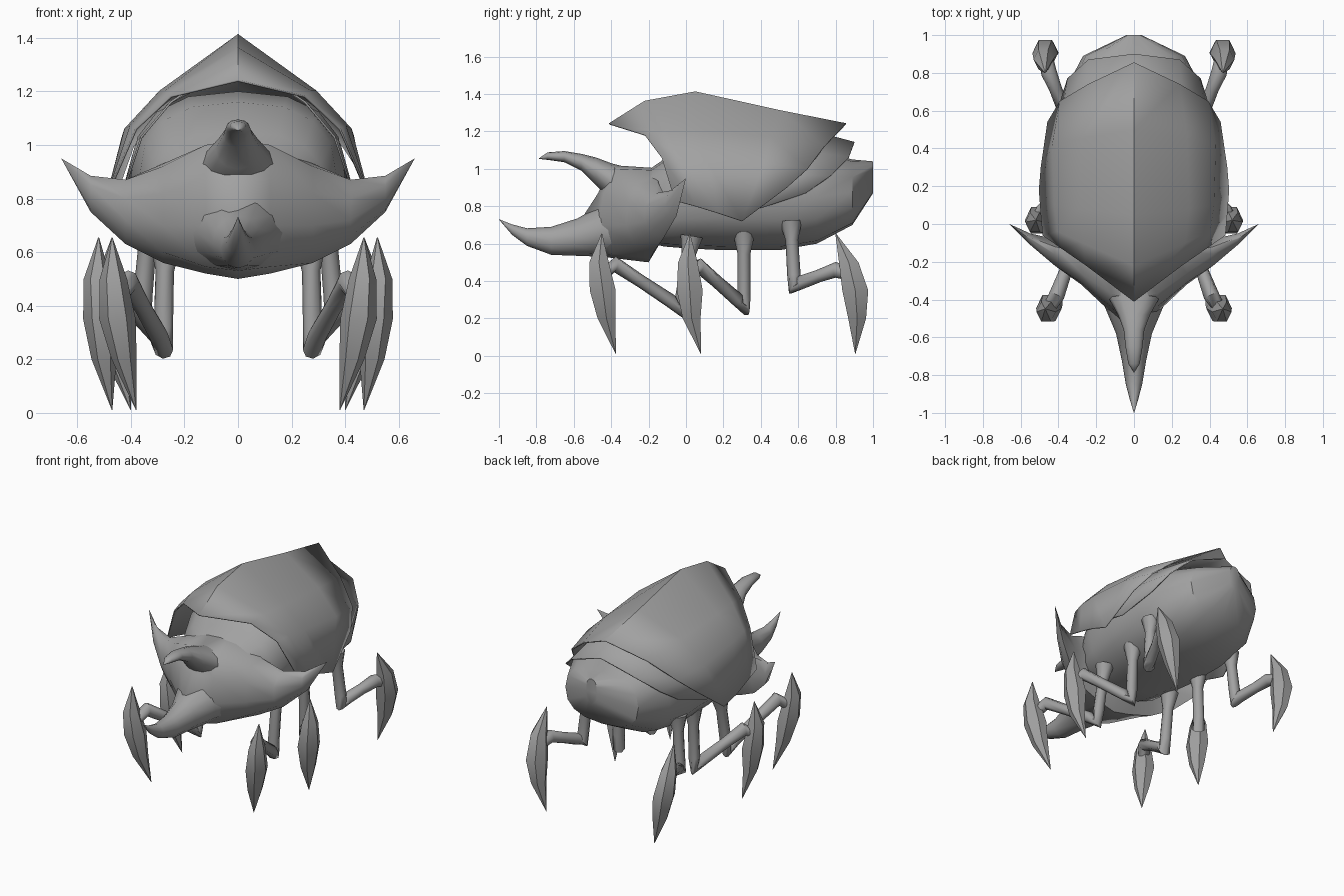
import bpy, bmesh, math
from mathutils import Vector

if "Cube" in bpy.data.objects:
    bpy.data.objects.remove(bpy.data.objects["Cube"])

grey = bpy.data.materials.new("shell grey")
grey.diffuse_color = (0.36, 0.36, 0.36, 1)
grey.use_nodes = True
grey.node_tree.nodes["Principled BSDF"].inputs["Base Color"].default_value = grey.diffuse_color


def finish(name, bm, angle=45):
    bmesh.ops.remove_doubles(bm, verts=bm.verts, dist=0.0005)
    bmesh.ops.recalc_face_normals(bm, faces=bm.faces)
    me = bpy.data.meshes.new(name)
    bm.to_mesh(me)
    bm.free()
    ob = bpy.data.objects.new(name, me)
    bpy.context.collection.objects.link(ob)
    me.materials.append(grey)
    bpy.ops.object.select_all(action='DESELECT')
    ob.select_set(True)
    bpy.context.view_layer.objects.active = ob
    bpy.ops.object.shade_smooth_by_angle(angle=math.radians(angle))
    return ob


def loft(name, rows, closed=True, angle=45):
    """Skin a list of point rows; closed rows form a capped tube."""
    bm = bmesh.new()
    grid = [[bm.verts.new(p) for p in r] for r in rows]
    n = len(rows[0])
    for a, b in zip(grid, grid[1:]):
        for j in range(n if closed else n - 1):
            k = (j + 1) % n
            bm.faces.new((a[j], a[k], b[k], b[j]))
    if closed:
        bm.faces.new(grid[0])
        bm.faces.new(grid[-1][::-1])
    return finish(name, bm, angle)


def ring_y(y, z, rx, rz, n=12, power=1.0):
    """Upright ring across the length of the beetle."""
    pts = []
    for i in range(n):
        c, s = math.cos(math.tau * i / n), math.sin(math.tau * i / n)
        pts.append((rx * math.copysign(abs(c) ** power, c), y,
                    z + rz * math.copysign(abs(s) ** power, s)))
    return pts


# Abdomen and thorax: y, top, bottom, half width
body = [(-.25, .96, .62, .2), (-.12, 1.05, .585, .33), (0, 1.16, .575, .37),
        (.2, 1.2, .565, .4), (.5, 1.17, .565, .4), (.7, 1.1, .6, .37),
        (.89, 1.05, .7, .27), (1.0, 1.04, .87, .04)]
loft("abdomen", [ring_y(y, (t + b) / 2, w, (t - b) / 2, 16, .8)
                 for y, t, b, w in body], angle=35)


# Wing cases: lines from ridge to lower rim, front to back
def shell(name, lines):
    rows = []
    for pts in zip(*lines):
        rows.append([(-x, y, z) for x, y, z in pts[:0:-1]] + list(pts))
    ob = loft(name, rows, closed=False, angle=50)
    mod = ob.modifiers.new("thickness", 'SOLIDIFY')
    mod.thickness = .008
    mod.offset = 0


shell("outer_wing_case", [
    [(0, -.41, 1.24), (0, -.22, 1.36), (0, .05, 1.41), (0, .5, 1.31), (0, .855, 1.24)],
    [(.25, -.22, 1.18), (.27, -.1, 1.2), (.29, .08, 1.2), (.28, .45, 1.17), (.24, .74, 1.12)],
    [(.38, -.13, 1.06), (.4, -.04, 1.07), (.42, .1, 1.06), (.43, .42, 1.03), (.39, .65, 1.0)],
    [(.48, -.06, .83), (.49, .05, .8), (.5, .18, .76), (.49, .3, .72), (.455, .54, .9)]])
shell("inner_wing_case", [
    [(0, 0, 1.33), (0, .3, 1.29), (0, .6, 1.22), (0, .9, 1.14)],
    [(.25, 0, 1.16), (.26, .3, 1.15), (.26, .6, 1.1), (.24, .87, 1.06)],
    [(.36, .05, 1.03), (.38, .3, 1.0), (.38, .55, .97), (.35, .77, .96)],
    [(.42, .1, .85), (.43, .25, .82), (.43, .4, .79), (.39, .64, .87)]])

# Head with swept side spikes: (y, z) section at each x
half = [
    (0, [(-.1, 1.0), (-.4, 1.02), (-.47, .87), (-.58, .7), (-.45, .53), (-.2, .5), (-.05, .75)]),
    (.12, [(-.1, .99), (-.37, 1.0), (-.44, .87), (-.47, .7), (-.4, .545), (-.19, .52), (-.05, .75)]),
    (.28, [(-.15, .93), (-.26, .92), (-.31, .82), (-.32, .7), (-.28, .6), (-.17, .56), (-.1, .75)]),
    (.42, [(-.12, .87), (-.16, .87), (-.22, .8), (-.22, .72), (-.19, .66), (-.12, .63), (-.08, .75)]),
    (.55, [(-.07, .885), (-.08, .885), (-.11, .85), (-.11, .8), (-.09, .76), (-.05, .75), (-.05, .82)]),
    (.66, [(0, .95)] * 7)]
rows = [[(-x, y, z) for y, z in sec] for x, sec in half[:0:-1]]
rows += [[(x, y, z) for y, z in sec] for x, sec in half]
bm = bmesh.new()
grid = [[bm.verts.new(p) for p in r] for r in rows]
for a, b in zip(grid, grid[1:]):
    for j in range(7):
        k = (j + 1) % 7
        bm.faces.new((a[j], a[k], b[k], b[j]))
finish("head", bm, 60)

# Horns: y, z, half width, half height
loft("upper_horn", [ring_y(*r) for r in [
    (-.25, .9, .17, .09), (-.4, .93, .13, .1), (-.48, .985, .085, .075),
    (-.56, 1.035, .055, .045), (-.65, 1.065, .045, .03), (-.74, 1.068, .03, .02),
    (-.785, 1.055, .002, .002)]], angle=60)
loft("lower_horn", [ring_y(*r) for r in [
    (-.3, .68, .22, .15), (-.45, .67, .15, .14), (-.58, .635, .095, .1),
    (-.72, .615, .065, .075), (-.85, .635, .043, .047), (-.93, .675, .022, .028),
    (-1.0, .73, .001, .001)]], angle=60)


def limb(name, path, radii, n=8):
    """Tube along a bent path."""
    pts = [Vector(p) for p in path]
    rows = []
    for i, p in enumerate(pts):
        d = (pts[min(i + 1, len(pts) - 1)] - pts[max(i - 1, 0)]).normalized()
        u = d.cross(Vector((1, 0, 0))).normalized()
        v = d.cross(u)
        rows.append([p + radii[i] * (u * math.cos(math.tau * k / n) + v * math.sin(math.tau * k / n))
                     for k in range(n)])
    loft(name, rows, angle=60)


# Legs: hip, knee, shin end, then claw centres with half sizes
heights = [.655, .5, .35, .2, .01]
legs = {
    "front": ((.27, .03, .64), (.28, -.03, .26), (.41, -.38, .49),
              [(.47, -.45), (.465, -.465), (.45, -.445), (.425, -.425), (.38, -.375)]),
    "middle": ((.27, .31, .66), (.28, .31, .27), (.48, .07, .48),
               [(.52, .02), (.525, .01), (.51, .02), (.5, .03), (.47, .08)]),
    "rear": ((.33, .56, .72), (.36, .58, .38), (.45, .8, .46),
             [(.47, .8), (.48, .87), (.47, .905), (.45, .915), (.4, .905)])}
for side, s in (("right", 1), ("left", -1)):
    for pos, (hip, knee, shin, claw) in legs.items():
        h, k, e = (Vector((s * p[0], p[1], p[2])) for p in (hip, knee, shin))
        end = Vector((s * claw[2][0], claw[2][1], .43))
        limb(f"{side}_{pos}_leg",
             [h, h.lerp(k, .3), h.lerp(k, .85), k - Vector((0, 0, .02)),
              k.lerp(e, .15), k.lerp(e, .6), e, end],
             [.06, .034, .036, .04, .037, .034, .042, .035])
        rings = []
        for (x, y), z, r in zip(claw, heights, (.002, .06, .08, .055, .001)):
            rings.append([(s * x + .85 * r * math.cos(math.tau * i / 6),
                           y + r * math.sin(math.tau * i / 6), z) for i in range(6)])
        loft(f"{side}_{pos}_claw", rings, angle=40)
